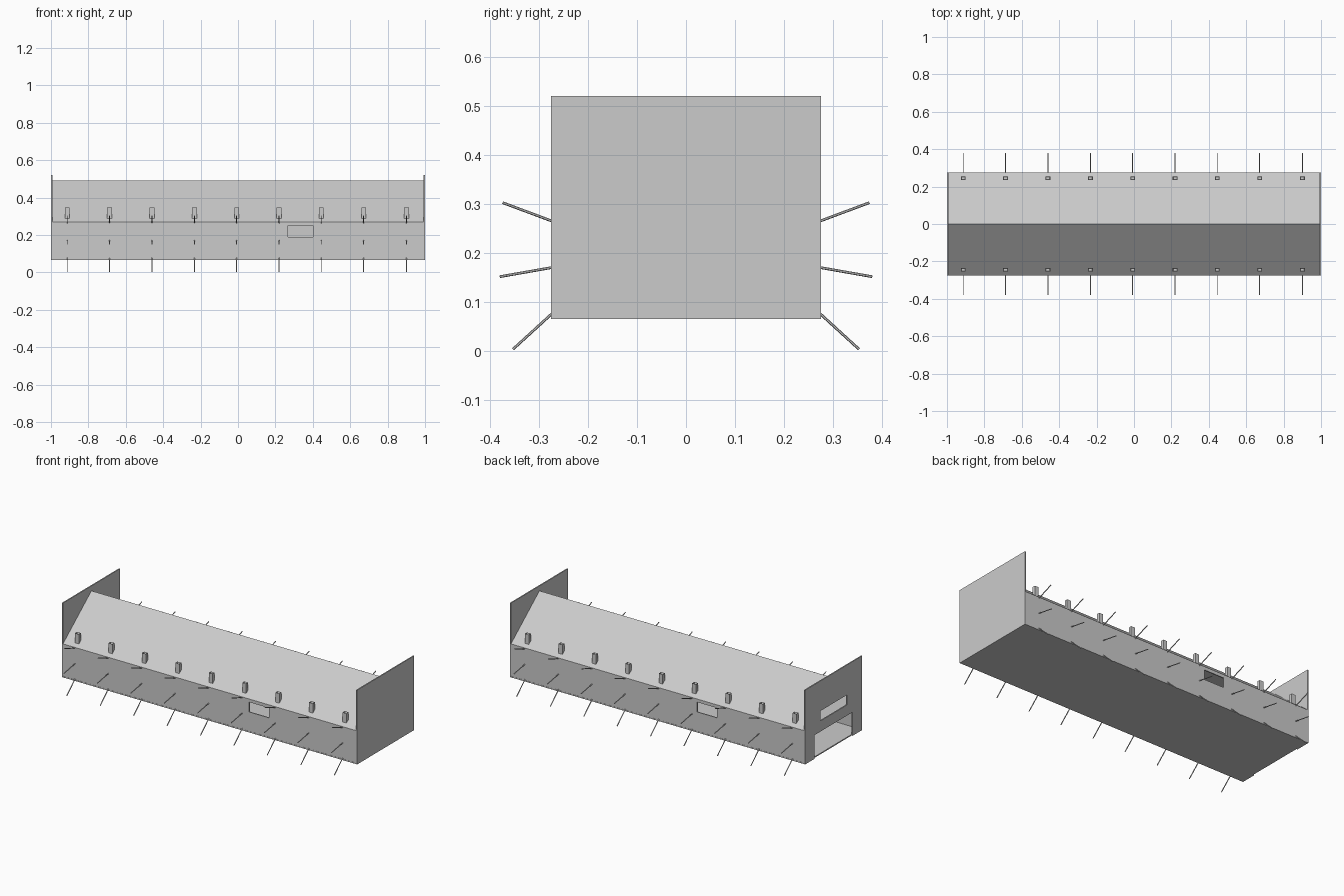
import bpy, bmesh
from mathutils import Vector

if "Cube" in bpy.data.objects:
    bpy.data.objects.remove(bpy.data.objects["Cube"])

T = 0.007                      # panel thickness
HALF_W, BASE, EAVE, RIDGE, TOP = 0.275, 0.065, 0.27, 0.49, 0.52


def make_object(name, bm):
    bmesh.ops.recalc_face_normals(bm, faces=bm.faces)
    mesh = bpy.data.meshes.new(name)
    bm.to_mesh(mesh)
    bm.free()
    obj = bpy.data.objects.new(name, mesh)
    bpy.context.collection.objects.link(obj)
    return obj


def box(name, x, y, z):
    """Box from (min, max) ranges on each axis."""
    bm = bmesh.new()
    bmesh.ops.create_cube(bm, size=1)
    for v in bm.verts:
        v.co = Vector([(r[0] + r[1]) / 2 + c * abs(r[1] - r[0])
                       for r, c in zip((x, y, z), v.co)])
    return make_object(name, bm)


def cut(target, x, y, z):
    cutter = box(target.name + "_cutter", x, y, z)
    cutter.hide_render = True
    cutter.hide_viewport = True
    mod = target.modifiers.new("opening", 'BOOLEAN')
    mod.operation = 'DIFFERENCE'
    mod.solver = 'EXACT'
    mod.object = cutter


def extrude_x(name, profile, x0, x1):
    bm = bmesh.new()
    face = bm.faces.new([bm.verts.new((x0, y, z)) for y, z in profile])
    new = bmesh.ops.extrude_face_region(bm, geom=[face])["geom"]
    bmesh.ops.translate(bm, vec=(x1 - x0, 0, 0),
                        verts=[v for v in new if isinstance(v, bmesh.types.BMVert)])
    return make_object(name, bm)


def rod(name, a, b, radius=0.0028):
    a, b = Vector(a), Vector(b)
    bm = bmesh.new()
    bmesh.ops.create_cone(bm, segments=6, radius1=radius, radius2=radius,
                          depth=(b - a).length, cap_ends=True)
    obj = make_object(name, bm)
    obj.location = (a + b) / 2
    obj.rotation_mode = 'QUATERNION'
    obj.rotation_quaternion = (b - a).to_track_quat('Z', 'Y')
    return obj


def chimney(name, x, y):
    # square flue with a recessed top
    bm = bmesh.new()
    bmesh.ops.create_cube(bm, size=1)
    for v in bm.verts:
        v.co = Vector((x + v.co.x * 0.026, y + v.co.y * 0.02, 0.316 + v.co.z * 0.06))
    top = max(bm.faces, key=lambda f: f.calc_center_median().z)
    bmesh.ops.inset_region(bm, faces=[top], thickness=0.005)
    bmesh.ops.translate(bm, vec=(0, 0, -0.012), verts=top.verts)
    return make_object(name, bm)


# end plates, the left one with a doorway and a loft opening
box("right_end_wall", (1 - T, 1), (-HALF_W, HALF_W), (BASE, TOP))
left = box("left_end_wall", (-1, -1 + T), (-HALF_W, HALF_W), (BASE, TOP))
cut(left, (-1.1, -0.9), (-0.183, 0.183), (0, 0.21))
cut(left, (-1.1, -0.9), (-0.128, 0.128), (0.275, 0.336))

# floor and loft deck
INNER = (-1 + T, 1 - T)
box("floor", INNER, (-HALF_W, HALF_W), (BASE, BASE + T))
box("loft_deck", INNER, (-HALF_W + T, HALF_W - T), (EAVE - 0.010, EAVE - 0.003))

# roof, a thin folded slab
extrude_x("roof", [(-HALF_W, EAVE), (0, RIDGE), (HALF_W, EAVE),
                   (HALF_W, EAVE - 0.008), (0, RIDGE - 0.009), (-HALF_W, EAVE - 0.008)], *INNER)

BAY_X = (-0.913, -0.687, -0.46, -0.233, -0.007, 0.22, 0.445, 0.672, 0.9)
# struts as (y, z) start and end
STRUTS = {"upper": ((0.272, 0.264), (0.374, 0.302)),
          "middle": ((0.272, 0.170), (0.380, 0.151)),
          "lower": ((0.272, 0.077), (0.353, 0.003))}

for side, s in (("front", -1), ("back", 1)):
    # long wall with one window
    wall = box(side + "_wall", INNER, sorted((s * (HALF_W - T), s * (HALF_W - 0.001))),
               (BASE + T, EAVE - 0.006))
    wx = -s * 0.335
    cut(wall, (wx - 0.067, wx + 0.067), sorted((s * 0.2, s * 0.3)), (0.19, 0.25))
    # chimneys and struts in every bay
    for i, x in enumerate(BAY_X):
        chimney(f"{side}_chimney_{i}", x, s * 0.244)
        for row, ((y0, z0), (y1, z1)) in STRUTS.items():
            rod(f"{side}_{row}_strut_{i}", (x, s * y0, z0), (x, s * y1, z1))
